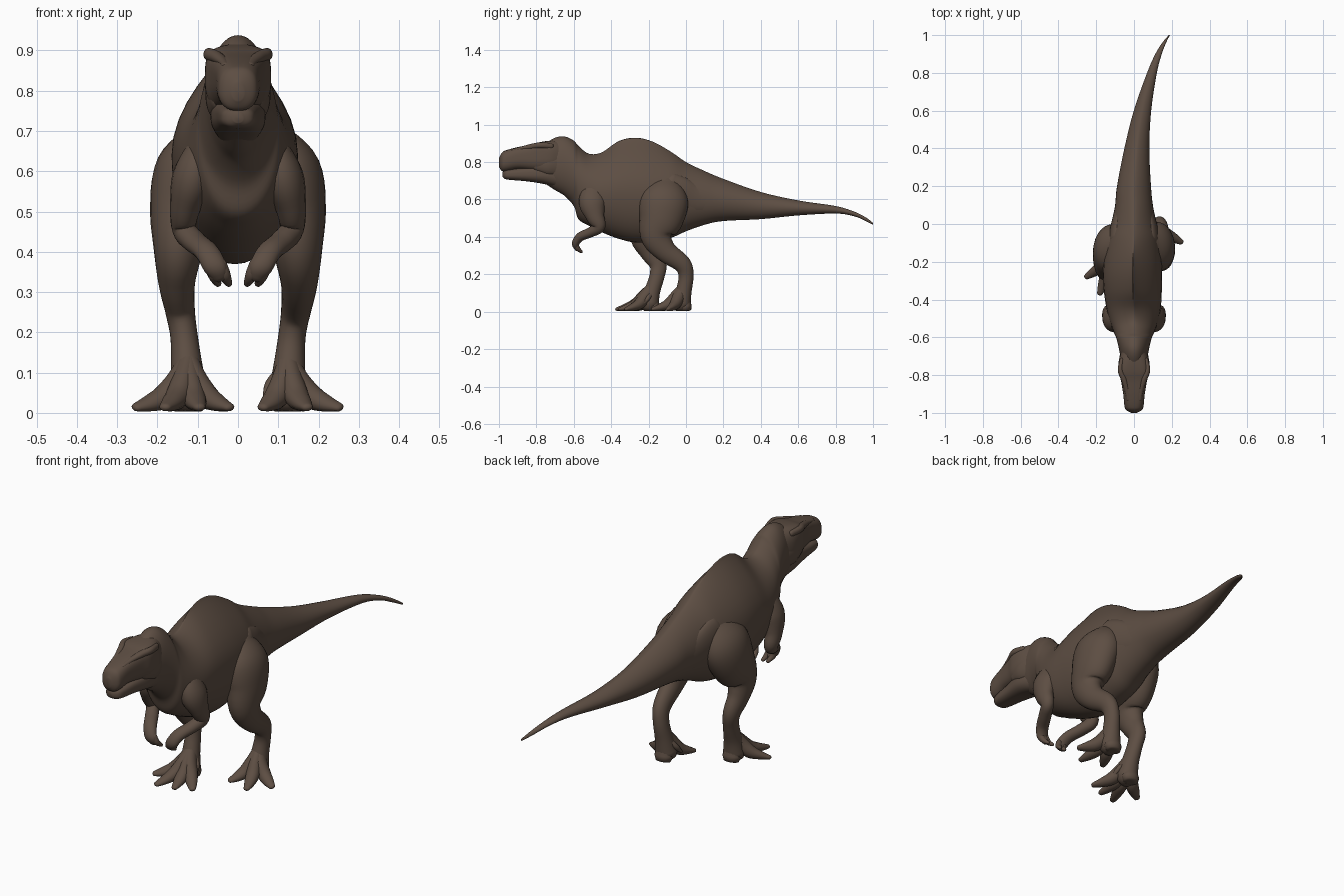
import bpy, bmesh
from math import sin, cos, pi, copysign
from mathutils import Vector

cube = bpy.data.objects.get("Cube")
if cube:
    bpy.data.objects.remove(cube, do_unlink=True)

hide = bpy.data.materials.new("brown_hide")
hide.use_nodes = True
HIDE = (0.11, 0.076, 0.056, 1)
hide.diffuse_color = HIDE
shader = hide.node_tree.nodes["Principled BSDF"]
shader.inputs["Base Color"].default_value = HIDE
shader.inputs["Roughness"].default_value = 0.8


def smooth_rows(rows, steps):
    """Catmull-Rom interpolation through rows of numbers."""
    out = []
    for i in range(len(rows) - 1):
        a, b = rows[max(i - 1, 0)], rows[i]
        c, d = rows[i + 1], rows[min(i + 2, len(rows) - 1)]
        for s in range(steps):
            t = s / steps
            out.append([0.5 * (2 * q + (r - p) * t + (2 * p - 5 * q + 4 * r - e) * t * t
                               + (3 * q - p - 3 * r + e) * t ** 3)
                        for p, q, r, e in zip(a, b, c, d)])
    return out + [list(rows[-1])]


def skin(name, rings):
    """Bridge equal rings of points into a closed smooth mesh."""
    bm = bmesh.new()
    loops = [[bm.verts.new(p) for p in ring] for ring in rings]
    n = len(loops[0])
    for a, b in zip(loops, loops[1:]):
        for i in range(n):
            j = (i + 1) % n
            bm.faces.new((a[i], a[j], b[j], b[i]))
    bm.faces.new(loops[0])
    bm.faces.new(loops[-1])
    bmesh.ops.recalc_face_normals(bm, faces=bm.faces)
    for f in bm.faces:
        f.smooth = True
    mesh = bpy.data.meshes.new(name)
    bm.to_mesh(mesh)
    bm.free()
    mesh.materials.append(hide)
    obj = bpy.data.objects.new(name, mesh)
    bpy.context.collection.objects.link(obj)


def power(v, p):
    return copysign(abs(v) ** p, v)


def loft(name, rows, mid=0.45, steps=5, n=40):
    """Rows: y, x centre, top, bottom, half width, upper-side pinch."""
    rings = []
    for y, x, top, bot, w, pinch in smooth_rows(rows, steps):
        zm = bot + mid * (top - bot)
        ring = []
        for k in range(n):
            t = 2 * pi * k / n
            s, c = sin(t), cos(t)
            if s > 0:
                ring.append((x + w * power(c, pinch), y, zm + (top - zm) * power(s, min(pinch, 1))))
            else:
                ring.append((x + w * power(c, min(pinch, 1)), y, zm + (zm - bot) * s))
        rings.append(ring)
    skin(name, rings)


def limb(name, rows, steps=5, n=20, floor=0.004):
    """Rows: x, y, z, sideways radius, depth radius; ends are rounded."""
    pts = smooth_rows(rows, steps)
    centres = [Vector(p[:3]) for p in pts]
    rings = []

    def ring(c, side, up, ra, rb):
        out = [c + side * ra * cos(2 * pi * k / n) + up * rb * sin(2 * pi * k / n) for k in range(n)]
        for p in out:
            p.z = max(p.z, floor)
        rings.append(out)

    last = len(pts) - 1
    for i, p in enumerate(pts):
        tan = (centres[min(i + 1, last)] - centres[max(i - 1, 0)]).normalized()
        side = (Vector((1, 0, 0)) - tan * tan.x).normalized()
        up = tan.cross(side)
        ra, rb = p[3:]
        r = min(ra, rb)
        angles = [0]
        if i == 0:
            angles = [-1.5, -1.1, -0.6, 0]
        elif i == last:
            angles = [0, 0.6, 1.1, 1.5]
        for a in angles:
            ring(centres[i] + tan * r * sin(a), side, up, ra * cos(a), rb * cos(a))
    skin(name, rings)


# Neck, ridged back, belly and curved tail in one flowing body
loft("body_and_tail", [
    (-.76, 0, .895, .69, .06, 1), (-.70, 0, .93, .65, .072, 1),
    (-.65, 0, .937, .62, .082, 1), (-.60, 0, .915, .565, .095, 1.1),
    (-.575, 0, .887, .495, .106, 1.2), (-.52, 0, .845, .46, .126, 1.4),
    (-.45, -.002, .852, .425, .143, 1.8), (-.36, -.006, .912, .39, .153, 2.3),
    (-.27, -.008, .93, .37, .157, 2.4), (-.18, -.006, .91, .375, .152, 2.2),
    (-.08, -.002, .855, .395, .138, 1.7), (0, 0, .80, .43, .118, 1.5),
    (.1, 0, .752, .465, .10, 1.4), (.2, 0, .71, .485, .09, 1.4),
    (.4, .015, .64, .495, .066, 1.3), (.6, .045, .595, .515, .046, 1.2),
    (.8, .095, .565, .525, .026, 1), (.9, .13, .535, .51, .017, 1),
    (.96, .16, .505, .485, .01, 1), (1, .187, .475, .465, .003, 1)], mid=0.48)

# Boxy skull with flat brow and blunt snout, and the lower jaw
loft("skull", [
    (-.66, 0, .915, .74, .06, .9), (-.72, 0, .915, .74, .08, .65),
    (-.78, 0, .907, .75, .081, .45), (-.83, 0, .894, .757, .069, .5),
    (-.90, 0, .88, .763, .057, .6), (-.96, 0, .864, .752, .051, .7),
    (-.985, 0, .85, .753, .042, .8), (-1, 0, .82, .775, .014, 1)])
loft("lower_jaw", [
    (-.68, 0, .80, .66, .06, .8), (-.76, 0, .79, .683, .068, .7),
    (-.85, 0, .773, .697, .055, .65), (-.93, 0, .762, .704, .046, .65),
    (-.965, 0, .756, .709, .036, .7), (-.98, 0, .746, .72, .012, 1)])

for sx, label in ((1, "left"), (-1, "right")):
    # Brow ridge running from the snout back to the brow corner
    limb(label + "_brow_ridge", [
        (sx * .03, -.93, .862, .01, .008), (sx * .037, -.88, .872, .013, .011),
        (sx * .054, -.82, .884, .016, .015), (sx * .072, -.775, .89, .014, .016),
        (sx * .064, -.72, .885, .012, .016)])
    # Cheek muscle behind the mouth corner
    limb(label + "_cheek", [
        (sx * .044, -.68, .785, .027, .06), (sx * .054, -.74, .79, .027, .06),
        (sx * .049, -.80, .79, .02, .04)])
    # Hip muscle joining the thigh to the root of the tail
    limb(label + "_hip_muscle", [
        (sx * .085, -.10, .65, .05, .10), (sx * .083, -.04, .625, .046, .10),
        (sx * .071, .04, .60, .04, .088), (sx * .055, .14, .59, .035, .07)], n=28)
    # Arm from shoulder to hanging hand
    limb(label + "_arm", [
        (sx * .078, -.48, .665, .04, .065), (sx * .11, -.50, .585, .053, .073),
        (sx * .131, -.485, .51, .038, .05), (sx * .133, -.465, .455, .03, .034),
        (sx * .108, -.51, .425, .03, .027), (sx * .078, -.565, .40, .03, .024),
        (sx * .058, -.59, .365, .029, .02), (sx * .046, -.583, .34, .022, .015)])
    # Two curved fingers
    for finger, dx in (("inner", -.013), ("outer", .014)):
        limb(label + "_" + finger + "_finger", [
            (sx * (.055 + dx), -.588, .37, .014, .014), (sx * (.046 + dx), -.582, .342, .015, .014),
            (sx * (.036 + dx), -.56, .321, .009, .008)], n=12)

# Legs: the right one is a stride ahead of the left one
leg_shape = [
    (.078, .68, .055, .085), (.116, .60, .089, .128), (.136, .50, .083, .12),
    (.148, .405, .062, .086), (.152, .325, .046, .06), (.144, .255, .037, .047),
    (.134, .19, .034, .04), (.127, .11, .04, .042), (.124, .045, .05, .05)]
strides = {
    "left": (1, [-.105, -.115, -.133, -.158, -.11, -.02, 0, -.012, -.025]),
    "right": (-1, [-.105, -.125, -.165, -.215, -.19, -.15, -.155, -.18, -.195])}
# Toe tips: sideways and forward offset from the foot
toes = {"left": {"outer": (.133, -.075), "middle": (.05, -.16), "inner": (-.065, -.13)},
        "right": {"outer": (.135, -.09), "middle": (.06, -.182), "inner": (-.107, -.13),
                  "centre": (-.03, -.165)}}
for label, (sx, ys) in strides.items():
    limb(label + "_leg", [(sx * x, y, z, rx, rd) for (x, z, rx, rd), y in zip(leg_shape, ys)], n=28)
    fx, fy = leg_shape[-1][0], ys[-1]
    for toe, (dx, dy) in toes[label].items():
        # Each toe slopes from the instep to a narrow tip
        limb(label + "_" + toe + "_toe", [
            (sx * fx, fy + .01, .13, .026, .028),
            (sx * (fx + dx * .18), fy + dy * .18, .08, .03, .034),
            (sx * (fx + dx * .42), fy + dy * .42, .042, .031, .03),
            (sx * (fx + dx * .7), fy + dy * .7, .024, .025, .02),
            (sx * (fx + dx * .95), fy + dy * .95, .014, .015, .01)], n=14)
    # Heel pad and small raised rear toe
    limb(label + "_heel", [
        (sx * fx, fy + .012, .07, .034, .034), (sx * fx, fy + .02, .025, .044, .036)], n=16)
    limb(label + "_rear_toe", [
        (sx * (fx - .02), fy + .01, .10, .014, .014), (sx * (fx - .045), fy - .01, .07, .013, .013),
        (sx * (fx - .055), fy - .035, .04, .007, .007)], n=12)
